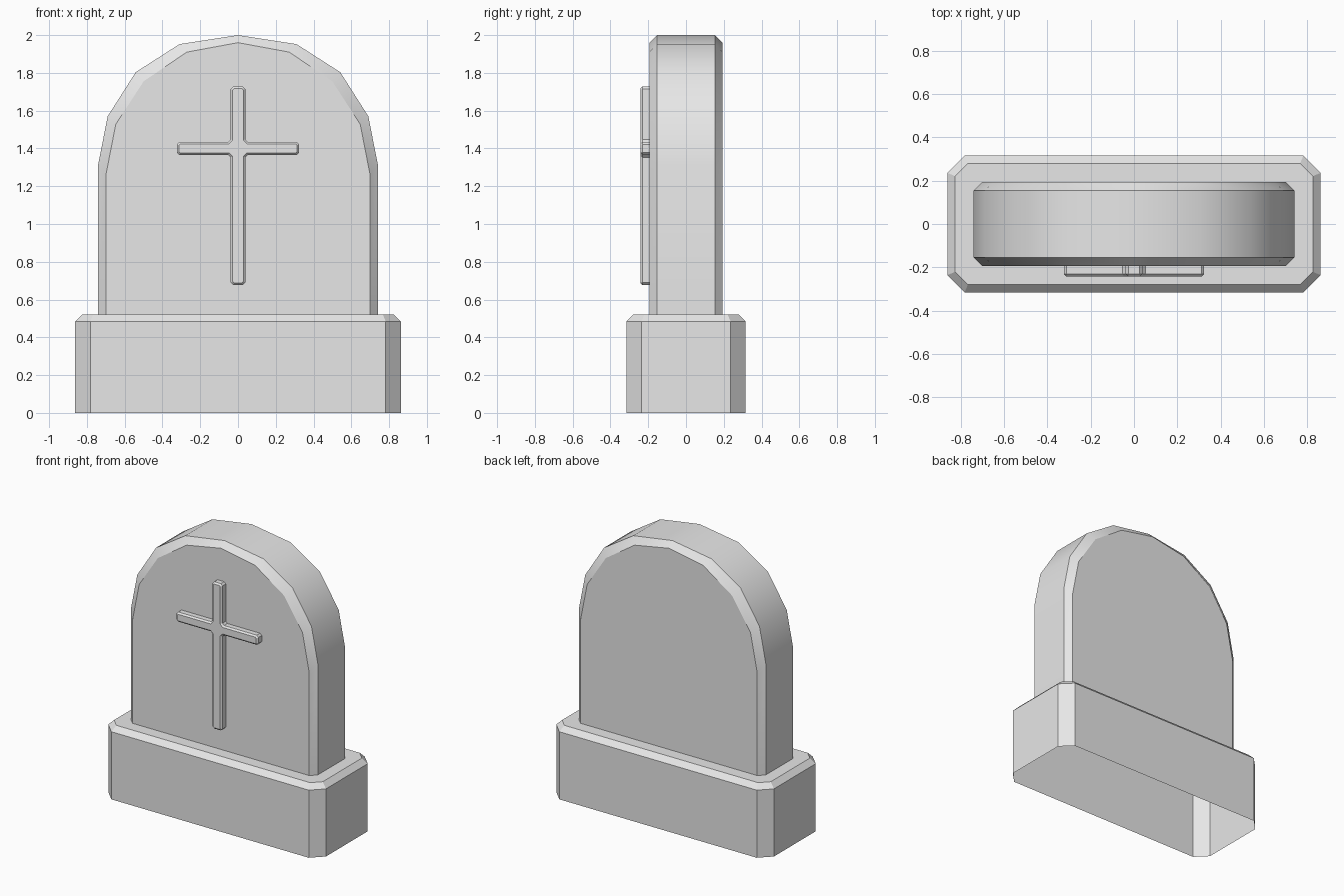
import bpy, bmesh, math
from mathutils import Vector

cube = bpy.data.objects.get("Cube")
if cube:
    bpy.data.objects.remove(cube, do_unlink=True)

stone = bpy.data.materials.new("grey stone")
stone.use_nodes = True
grey = (0.8, 0.8, 0.8, 1)
stone.diffuse_color = grey
stone.node_tree.nodes["Principled BSDF"].inputs["Base Color"].default_value = grey


def loft(name, rings, cap_start, cap_end):
    """Skin matching closed rings of points, capping the ends on request."""
    bm = bmesh.new()
    loops = [[bm.verts.new(p) for p in ring] for ring in rings]
    for a, b in zip(loops, loops[1:]):
        for i in range(len(a)):
            j = (i + 1) % len(a)
            bm.faces.new((a[i], a[j], b[j], b[i]))
    if cap_start:
        bm.faces.new(loops[0])
    if cap_end:
        bm.faces.new(loops[-1])
    bmesh.ops.recalc_face_normals(bm, faces=bm.faces)
    mesh = bpy.data.meshes.new(name)
    bm.to_mesh(mesh)
    bm.free()
    mesh.materials.append(stone)
    obj = bpy.data.objects.new(name, mesh)
    bpy.context.collection.objects.link(obj)
    bpy.ops.object.select_all(action='DESELECT')
    obj.select_set(True)
    bpy.context.view_layer.objects.active = obj
    bpy.ops.object.shade_smooth_by_angle(angle=math.radians(30))
    return obj


def cut_corners(points, size):
    """Replace each corner of a closed 2D outline with a short diagonal."""
    out = []
    for i, p in enumerate(points):
        p = Vector(p)
        for q in (points[i - 1], points[(i + 1) % len(points)]):
            out.append(p + (Vector(q) - p).normalized() * size)
    return out


def inset(points, size):
    """Mitred inward offset of a counter-clockwise 2D outline."""
    out = []
    for i, p in enumerate(points):
        d1 = (p - points[i - 1]).normalized()
        d2 = (points[(i + 1) % len(points)] - p).normalized()
        n1, n2 = Vector((-d1.y, d1.x)), Vector((-d2.y, d2.x))
        out.append(p + (n1 + n2) * size / (1 + n1.dot(n2)))
    return out


# Plinth: cut corners, bevelled top edge, open underneath
W, D, H, BEVEL = 0.862, 0.316, 0.52, 0.036
foot = cut_corners([(-W, -D), (W, -D), (W, D), (-W, D)], 0.08)
loft("plinth", [
    [(p.x, p.y, 0) for p in foot],
    [(p.x, p.y, H - BEVEL) for p in foot],
    [(p.x, p.y, H) for p in inset(foot, BEVEL)],
], False, True)


# Headstone: faceted arch with bevelled front and back rims
def arch(half, y):
    right = [(x, y, z) for x, z in half]
    left = [(-x, y, z) for x, z in reversed(half) if x > 0]
    return right + left


outer = [(0.74, H), (0.74, 1.316), (0.69, 1.57), (0.541, 1.804), (0.31, 1.952), (0, 2)]
inner = [(0.70, H), (0.70, 1.257), (0.647, 1.528), (0.499, 1.756), (0.271, 1.91), (0, 1.96)]
loft("headstone", [arch(inner, -0.194), arch(outer, -0.154),
                   arch(outer, 0.154), arch(inner, 0.194)], True, True)

# Raised cross on the front
A, B = 0.039, 0.324
LOW, HIGH, ARM_LOW, ARM_HIGH = 0.677, 1.728, 1.366, 1.435
half_cross = [(A, LOW), (A, ARM_LOW), (B, ARM_LOW), (B, ARM_HIGH), (A, ARM_HIGH), (A, HIGH)]
outline = cut_corners(half_cross + [(-x, z) for x, z in reversed(half_cross)], 0.013)
loft("cross", [
    [(p.x, -0.19, p.y) for p in outline],
    [(p.x, -0.231, p.y) for p in outline],
    [(p.x, -0.242, p.y) for p in inset(outline, 0.011)],
], False, True)
